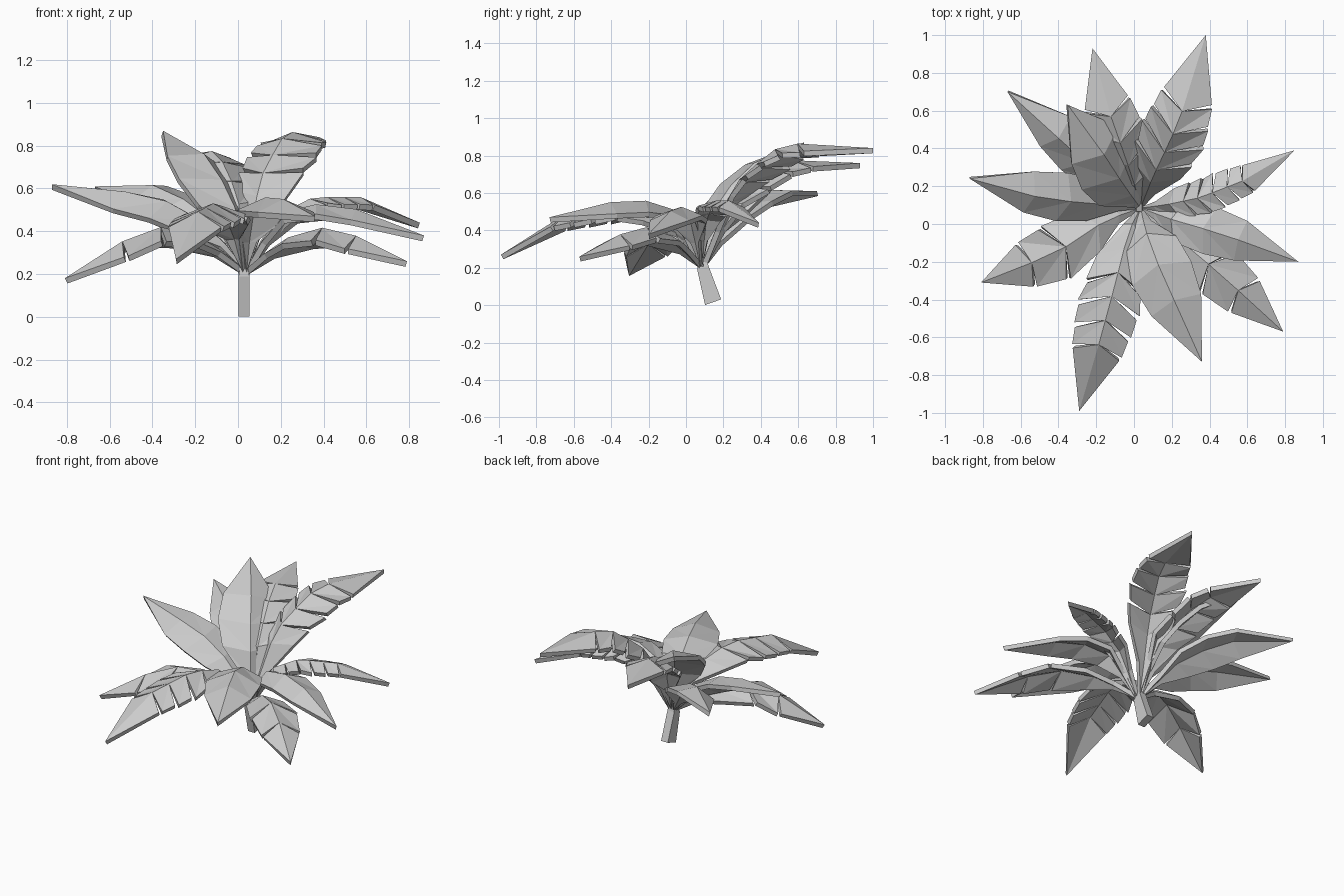
import bpy
import bmesh
from math import radians
from mathutils import Vector, Matrix

cube = bpy.data.objects.get("Cube")
if cube:
    bpy.data.objects.remove(cube, do_unlink=True)

leaf_grey = bpy.data.materials.new("leaf_grey")
leaf_grey.use_nodes = True
colour = (0.6, 0.6, 0.6, 1)
leaf_grey.diffuse_color = colour
leaf_grey.node_tree.nodes["Principled BSDF"].inputs["Base Color"].default_value = colour

ROOT = Vector((0.035, 0.085, 0.22))
UP = Vector((0, 0, 1))


def finish(name, bm):
    bmesh.ops.recalc_face_normals(bm, faces=bm.faces)
    mesh = bpy.data.meshes.new(name)
    bm.to_mesh(mesh)
    bm.free()
    mesh.materials.append(leaf_grey)
    obj = bpy.data.objects.new(name, mesh)
    bpy.context.collection.objects.link(obj)
    return obj


def along(points, t):
    """Point at fraction t of the length of a polyline."""
    lengths = [(b - a).length for a, b in zip(points, points[1:])]
    left = t * sum(lengths)
    for a, b, size in zip(points, points[1:], lengths):
        if left <= size:
            return a.lerp(b, left / size)
        left -= size
    return points[-1].copy()


def half_width(t):
    """Leaf outline: narrow stalk, broad middle, pointed tip."""
    outline = [(0, 0.05), (0.14, 0.25), (0.3, 0.85), (0.48, 1), (0.66, 0.85), (1, 0)]
    for (a, u), (b, v) in zip(outline, outline[1:]):
        if t <= b:
            return u + (v - u) * (t - a) / (b - a)
    return 0


def leaf(name, points, width, roll=0, droop=0.4, cuts=0):
    """Ridged leaf along a midrib; cuts split both halves into chevron lobes."""
    path = [ROOT] + [Vector(p) for p in points]
    if cuts:
        first, last = 0.28, 0.68
        stations = [0, 0.14] + [first + (last - first) * i / cuts for i in range(cuts + 1)] + [1]
    else:
        stations = [0, 0.14, 0.3, 0.47, 0.66, 1]
    bm = bmesh.new()
    spine = [bm.verts.new(along(path, t)) for t in stations]

    def edge(t, sign, lean, size=1):
        here = along(path, t)
        ahead = (along(path, min(t + 0.08, 1)) - along(path, max(t - 0.08, 0))).normalized()
        side = ahead.cross(UP).normalized()
        over = side.cross(ahead)
        out = Matrix.Rotation(radians(roll), 3, ahead) @ (side * sign - over * droop)
        w = half_width(t) * width
        return bm.verts.new(here + out * w * size + ahead * w * lean)

    for sign in (-1, 1):
        shared = None
        for i, (a, b) in enumerate(zip(stations, stations[1:])):
            if not shared:
                start = edge(a, sign, 0.25)
            elif cuts and i > 2:
                start = edge(a, sign, 0.55, 0.94)
            else:
                start = shared
            if b == 1:
                bm.faces.new((spine[i], spine[i + 1], start))
                continue
            shared = edge(b, sign, 0.4 if cuts and i > 0 else 0.25)
            bm.faces.new((spine[i], spine[i + 1], shared))
            bm.faces.new((spine[i], shared, start))
    obj = finish(name, bm)
    # Upper faces stay on the outline, thickness goes below
    if sum(p.normal.z for p in obj.data.polygons) < 0:
        obj.data.flip_normals()
    thick = obj.modifiers.new("thickness", 'SOLIDIFY')
    thick.thickness = 0.028
    thick.offset = -1


# Raised rear leaves
leaf("rear_left_leaf", [(0.1, 0.25, 0.64), (0.2, 0.46, 0.83), (0.28, 0.66, 0.88), (0.38, 1, 0.84)], 0.18, cuts=4)
leaf("rear_leaf", [(0, 0.22, 0.57), (-0.08, 0.45, 0.74), (-0.14, 0.62, 0.79), (-0.22, 0.93, 0.76)], 0.16, cuts=3)
leaf("rear_right_leaf", [(-0.15, 0.23, 0.48), (-0.33, 0.39, 0.6), (-0.46, 0.51, 0.63), (-0.67, 0.7, 0.61)], 0.14, roll=-18)
leaf("upright_leaf", [(0, 0.13, 0.48), (-0.09, 0.26, 0.67), (-0.18, 0.4, 0.79), (-0.35, 0.63, 0.87)], 0.19, roll=10)

# Right side leaves
leaf("right_leaf", [(-0.12, 0.1, 0.42), (-0.35, 0.12, 0.55), (-0.55, 0.15, 0.59), (-0.87, 0.24, 0.62)], 0.14, roll=-20)
leaf("low_right_leaf", [(-0.15, 0.02, 0.37), (-0.36, -0.12, 0.42), (-0.53, -0.2, 0.36), (-0.81, -0.31, 0.18)], 0.16, cuts=2)

# Front leaves
leaf("front_right_leaf", [(-0.03, -0.04, 0.46), (-0.1, -0.32, 0.54), (-0.19, -0.65, 0.49), (-0.29, -0.99, 0.27)], 0.17, cuts=4)
leaf("front_leaf", [(0.06, -0.03, 0.5), (0.13, -0.22, 0.56), (0.22, -0.42, 0.55), (0.36, -0.73, 0.47)], 0.17)

# Left side leaves
leaf("front_left_leaf", [(0.2, -0.05, 0.36), (0.38, -0.2, 0.42), (0.55, -0.35, 0.38), (0.79, -0.57, 0.26)], 0.15, cuts=2)
leaf("left_leaf", [(0.18, 0.03, 0.48), (0.42, -0.04, 0.54), (0.6, -0.1, 0.49), (0.87, -0.2, 0.38)], 0.13)
leaf("rear_side_leaf", [(0.16, 0.1, 0.46), (0.35, 0.14, 0.56), (0.58, 0.23, 0.56), (0.85, 0.39, 0.44)], 0.1, cuts=5)

# Square leaning stem, tapered at the top
bm = bmesh.new()
rings = []
for y, z, w, d in ((0.145, 0.016, 0.025, 0.043), (0.09, 0.2, 0.025, 0.03), (0.085, 0.27, 0.015, 0.02)):
    tilt = -0.35
    ring = [bm.verts.new((0.028 + i * w, y + j * d, z - j * d * tilt))
            for i, j in ((-1, -1), (1, -1), (1, 1), (-1, 1))]
    if rings:
        for k in range(4):
            n = (k + 1) % 4
            bm.faces.new((rings[-1][k], rings[-1][n], ring[n], ring[k]))
    rings.append(ring)
bm.faces.new(rings[0][::-1])
bm.faces.new(rings[-1])
finish("stem", bm)
